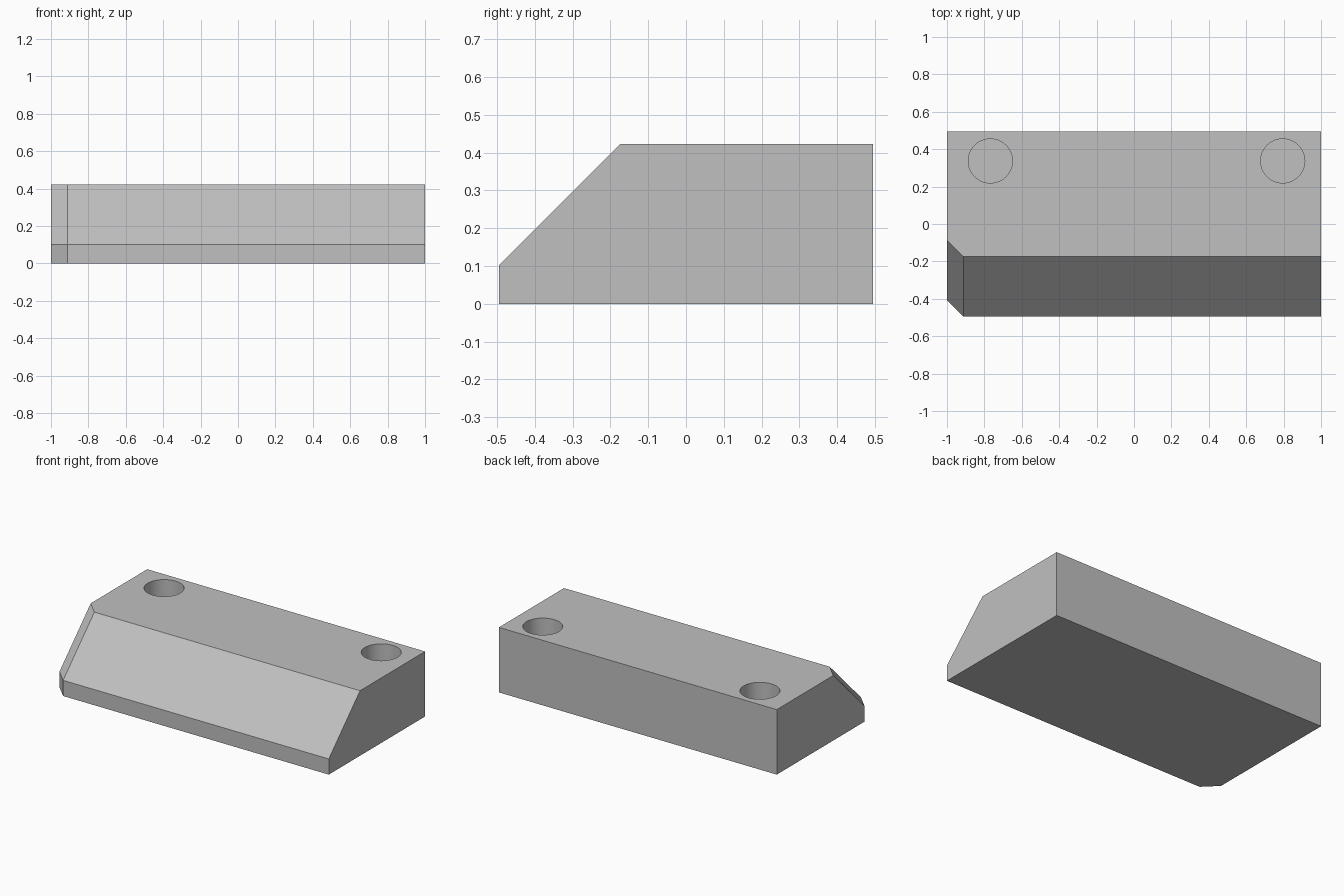
import bpy
import bmesh

if "Cube" in bpy.data.objects:
    bpy.data.objects.remove(bpy.data.objects["Cube"], do_unlink=True)

BACK, TOP, LIP = 0.495, 0.423, 0.102
SLOPE = TOP - LIP          # 45 degree front slope
CORNER = 0.088             # cut of the front corner at -x
HOLE_RADIUS, HOLE_DEPTH = 0.118, 0.25

grey = bpy.data.materials.new("plain grey")
grey.use_nodes = True
colour = (0.53, 0.53, 0.53, 1)
grey.diffuse_color = colour
grey.node_tree.nodes["Principled BSDF"].inputs["Base Color"].default_value = colour


def add_object(name, bm):
    bmesh.ops.recalc_face_normals(bm, faces=bm.faces)
    mesh = bpy.data.meshes.new(name)
    bm.to_mesh(mesh)
    bm.free()
    mesh.materials.append(grey)
    obj = bpy.data.objects.new(name, mesh)
    bpy.context.collection.objects.link(obj)
    return obj


# Block: side profile swept along x, its front set back at the cut corner
bm = bmesh.new()
rings = []
for x, setback in ((-1, CORNER), (CORNER - 1, 0), (1, 0)):
    front = setback - BACK
    profile = [(BACK, 0), (front, 0), (front, LIP), (front + SLOPE, TOP), (BACK, TOP)]
    rings.append([bm.verts.new((x, y, z)) for y, z in profile])
for a, b in zip(rings, rings[1:]):
    for i in range(len(a)):
        j = (i + 1) % len(a)
        bm.faces.new((a[i], a[j], b[j], b[i]))
bm.faces.new(rings[0])
bm.faces.new(rings[-1])
bmesh.ops.recalc_face_normals(bm, faces=bm.faces)
bmesh.ops.dissolve_limit(bm, angle_limit=0.01, verts=bm.verts, edges=bm.edges)
block = add_object("block", bm)

# Blind round holes near the back corners
for side, x in (("right", -0.768), ("left", 0.795)):
    bm = bmesh.new()
    bmesh.ops.create_cone(bm, cap_ends=True, segments=64, radius1=HOLE_RADIUS,
                          radius2=HOLE_RADIUS, depth=2 * HOLE_DEPTH)
    bmesh.ops.translate(bm, verts=bm.verts, vec=(x, 0.337, TOP))
    cutter = add_object(side + "_hole_cutter", bm)
    cutter.hide_render = True
    cutter.hide_viewport = True
    cut = block.modifiers.new(side + "_hole", 'BOOLEAN')
    cut.operation = 'DIFFERENCE'
    cut.solver = 'EXACT'
    cut.object = cutter

# Smooth hole walls, sharp edges elsewhere
bpy.context.view_layer.objects.active = block
block.select_set(True)
for name in [m.name for m in block.modifiers]:
    bpy.ops.object.modifier_apply(modifier=name)
bpy.ops.object.shade_smooth_by_angle(angle=0.5)
